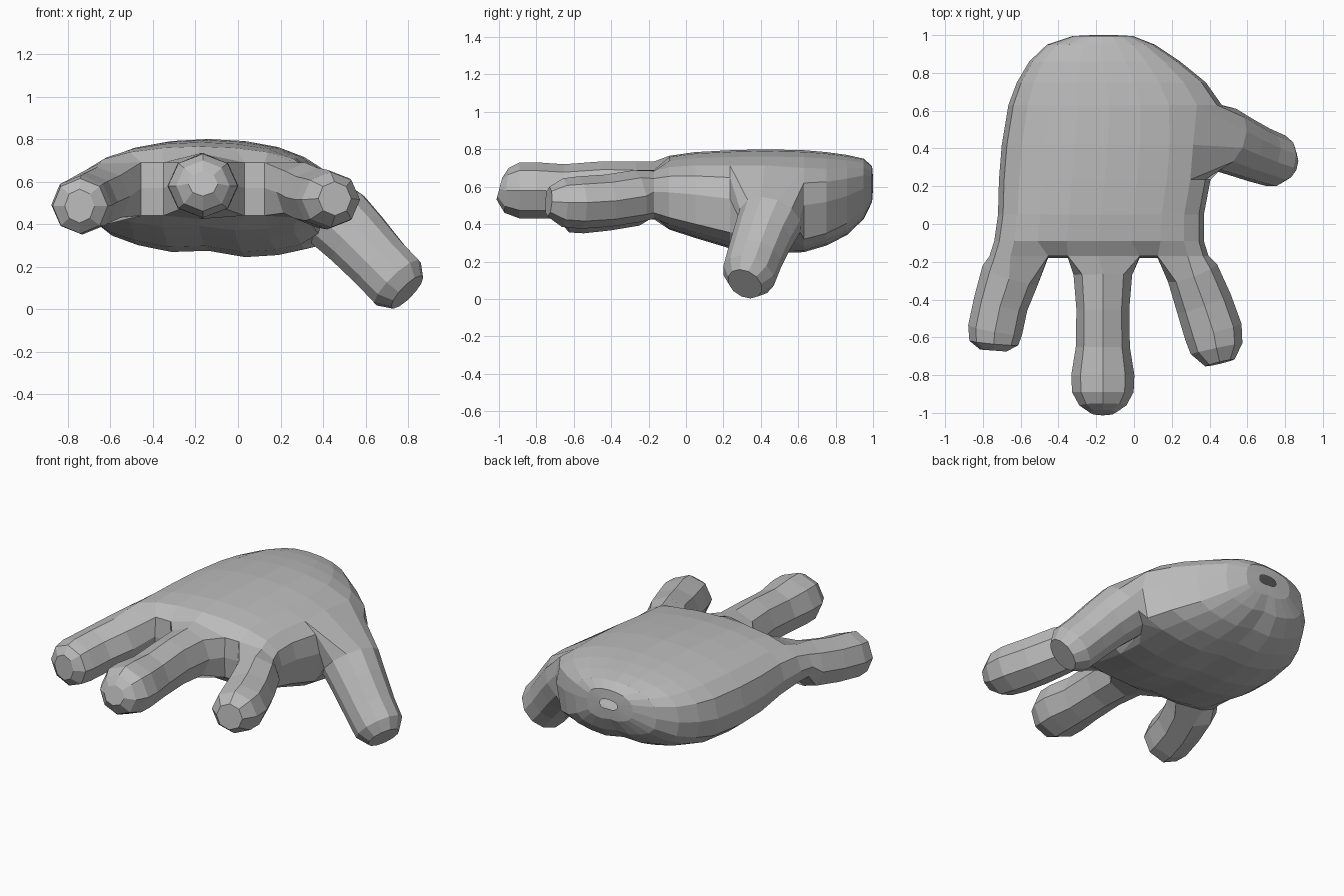
import bpy, bmesh, math
from mathutils import Vector

if "Cube" in bpy.data.objects:
    bpy.data.objects.remove(bpy.data.objects["Cube"])

bm = bmesh.new()

# Palm cross-sections from wrist to knuckles: y, centre x, half width, top z, bottom z
SECTIONS = [
    (1.0, -.16, .06, .65, .59), (.995, -.165, .16, .71, .52),
    (.95, -.175, .285, .75, .43), (.86, -.165, .39, .77, .345),
    (.75, -.145, .475, .785, .29), (.63, -.13, .535, .795, .255),
    (.42, -.14, .56, .80, .25), (.235, -.155, .56, .795, .275),
    (.05, -.175, .545, .785, .33), (-.09, -.185, .555, .765, .375),
    (-.17, -.185, .58, .735, .41)]
N = 20


def palm_ring(y, xc, w, top, bottom):
    """Rounded section: index 0 is left, 5 top, 10 right, 15 bottom."""
    mid, half = (top + bottom) / 2, (top - bottom) / 2
    ring = []
    for k in range(N):
        a = 2 * math.pi * k / N
        s, c = math.sin(a), -math.cos(a)
        z = mid + math.copysign(abs(s) ** (.7 if s > 0 else .5), s) * half
        if s < -.01:    # lower under the thumb, shallow hollow in the middle
            z += ((.025 if k == 15 else 0) - .04 * c) * half / .28
        ring.append(bm.verts.new((xc + w * c, y, z)))
    return ring


def digit(base, path):
    """Sweep a tube from an opening along (x, y, z, side radius, up radius)."""
    n, prev = len(base), base
    pts = [Vector(p[:3]) for p in path]
    for i, p in enumerate(path):
        d = (pts[min(i + 1, len(pts) - 1)] - pts[max(i - 1, 0)]).normalized()
        side = Vector((0, 0, 1)).cross(d).normalized()
        up = d.cross(side)
        ring = []
        for k in range(n):
            a = math.pi / 2 + 2 * math.pi * (1 - k) / n
            ring.append(bm.verts.new(pts[i] + side * math.cos(a) * p[3]
                                     + up * math.sin(a) * p[4]))
        for k in range(n):
            j = (k + 1) % n
            bm.faces.new((prev[k], prev[j], ring[j], ring[k]))
        prev = ring
    bm.faces.new(prev)


# Palm shell, open at the wrist and on the right side for the thumb
rings = [palm_ring(*s) for s in SECTIONS]
for r in range(len(rings) - 1):
    for k in range(N):
        if r in (5, 6) and 8 <= k < 12:
            continue
        j = (k + 1) % N
        bm.faces.new((rings[r][k], rings[r][j], rings[r + 1][j], rings[r + 1][k]))

# Thumb root swells out of the palm
for r, amount in ((3, .02), (4, .05), (5, .06)):
    for k, f in {8: .5, 9: 1, 10: 1, 11: .8, 12: .2}.items():
        rings[r][k].co.x += amount * f
        rings[r][k].co.z -= amount * f * .4

# Knuckle wall: three finger openings with two narrow webs between them
front = rings[-1]
top = [front[k] for k in range(1, 10)]
low = [front[k] for k in range(19, 10, -1)]
for k, x in {2: -.455, 3: -.35, 5: .03, 6: .125}.items():
    top[k].co.x = low[k].co.x = x
    top[k].co.z = .69
    low[k].co.z = .44
mid = [front[0]] + [bm.verts.new((top[k].co.x, -.18, .57)) for k in range(1, 8)] + [front[10]]
for k in (2, 5):
    bm.faces.new((top[k], top[k + 1], mid[k + 1], mid[k]))
    bm.faces.new((mid[k], mid[k + 1], low[k + 1], low[k]))

# Fingers
FINGERS = {
    0: [(-.655, -.27, .53, .155, .14), (-.705, -.42, .505, .145, .14),
        (-.735, -.56, .49, .145, .14), (-.742, -.63, .485, .13, .13),
        (-.745, -.67, .485, .07, .08)],
    3: [(-.165, -.27, .58, .155, .155), (-.165, -.45, .585, .14, .15),
        (-.165, -.65, .575, .143, .145), (-.165, -.80, .58, .167, .15),
        (-.165, -.89, .58, .163, .15), (-.165, -.96, .58, .125, .12),
        (-.165, -.998, .59, .07, .06)],
    6: [(.31, -.26, .55, .138, .14), (.37, -.42, .525, .15, .14),
        (.42, -.57, .515, .155, .14), (.437, -.66, .515, .14, .13),
        (.455, -.735, .52, .08, .08)],
}
for k, path in FINGERS.items():
    opening = [top[k], top[k + 1], top[k + 2], mid[k + 2],
               low[k + 2], low[k + 1], low[k], mid[k]]
    digit(opening, path)

# Thumb, bending outwards and down
near, centre, far = rings[7], rings[6], rings[5]
opening = [near[8], centre[8], far[8], far[9], far[10], far[11], far[12],
           centre[12], near[12], near[11], near[10], near[9]]
digit(opening, [(.47, .45, .42, .175, .17), (.56, .41, .33, .162, .16),
                (.665, .365, .215, .15, .15), (.75, .335, .125, .143, .15),
                (.795, .315, .08, .095, .105)])

bmesh.ops.delete(bm, geom=[v for v in bm.verts if not v.link_faces], context='VERTS')
bmesh.ops.recalc_face_normals(bm, faces=bm.faces)

mesh = bpy.data.meshes.new("hand")
bm.to_mesh(mesh)
bm.free()
hand = bpy.data.objects.new("hand", mesh)
bpy.context.collection.objects.link(hand)

grey = bpy.data.materials.new("light grey")
grey.diffuse_color = (.5, .5, .5, 1)
grey.use_nodes = True
grey.node_tree.nodes["Principled BSDF"].inputs["Base Color"].default_value = grey.diffuse_color
mesh.materials.append(grey)
